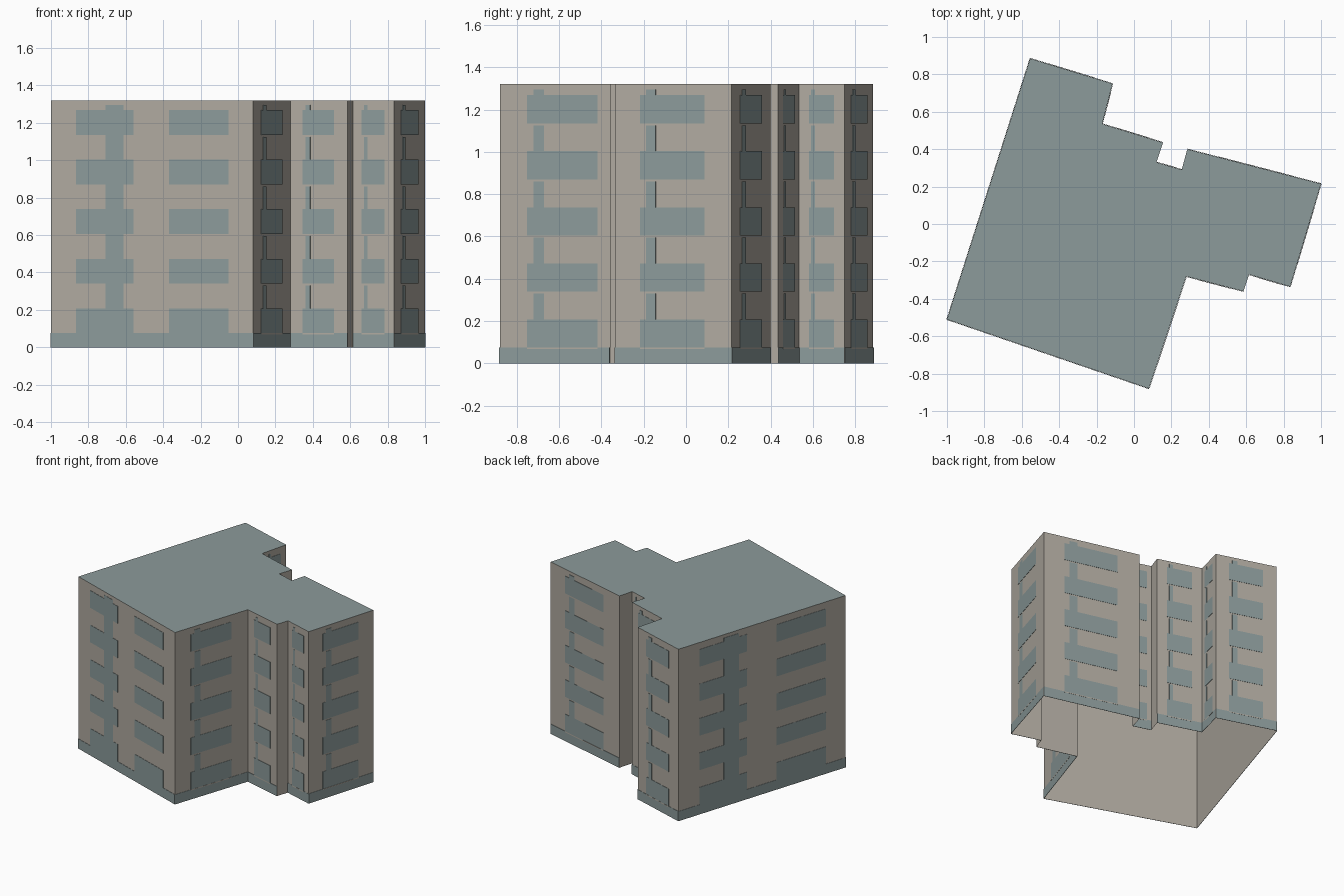
import bpy, bmesh
from mathutils import Vector

if "Cube" in bpy.data.objects:
    bpy.data.objects.remove(bpy.data.objects["Cube"], do_unlink=True)

HEIGHT, BAND, PITCH, FLOORS = 1.32, 0.075, 0.265, 5
WINDOW_H = 0.133

# Footprint corners, counter-clockwise, each with the style of the wall that follows it
PLAN = [(-1.0, -0.51, "wide"), (0.08, -0.88, "bay"), (0.28, -0.28, "bay"),
        (0.585, -0.36, "plain"), (0.615, -0.27, "bay"), (0.835, -0.335, "bay"),
        (1.0, 0.215, "bay"), (0.285, 0.40, "plain"), (0.255, 0.29, "bay"),
        (0.12, 0.33, "plain"), (0.155, 0.435, "bay"), (-0.17, 0.535, "bay"),
        (-0.115, 0.75, "bay"), (-0.555, 0.885, "wide")]

# Window spans and vertical strip along a wall, as fractions of its length
STYLES = {"wide": ([(0.125, 0.41), (0.585, 0.88)], (0.27, 0.36)),
          "bay": ([(0.215, 0.77)], (0.267, 0.35))}


def material(name, rgb):
    m = bpy.data.materials.new(name)
    m.use_nodes = True
    m.diffuse_color = (*rgb, 1)
    m.node_tree.nodes["Principled BSDF"].inputs["Base Color"].default_value = (*rgb, 1)
    return m


def make_object(name, bm, *mats):
    mesh = bpy.data.meshes.new(name)
    bm.to_mesh(mesh)
    bm.free()
    for m in mats:
        mesh.materials.append(m)
    ob = bpy.data.objects.new(name, mesh)
    bpy.context.collection.objects.link(ob)
    return ob


def plate(bm, p, q, span, z0, z1, outer=0.003):
    """Thin box lying on the wall from p to q."""
    along = q - p
    normal = Vector((along.y, -along.x, 0)).normalized()

    def ring(depth):
        return [bm.verts.new(p + along * t + normal * depth + Vector((0, 0, z)))
                for t, z in ((span[0], z0), (span[1], z0), (span[1], z1), (span[0], z1))]
    back, front = ring(0.001), ring(outer)
    bm.faces.new(front)
    bm.faces.new(back[::-1])
    for i in range(4):
        j = (i + 1) % 4
        bm.faces.new((back[i], back[j], front[j], front[i]))


beige = material("warm_beige", (0.434, 0.402, 0.352))
teal = material("grey_teal", (0.262, 0.328, 0.328))

corners = [Vector((x, y, 0)) for x, y, _ in PLAN]
walls = [(corners[i], corners[(i + 1) % len(PLAN)], PLAN[i][2]) for i in range(len(PLAN))]

# Building shell: walls and flat roof, open underneath
bm = bmesh.new()
low = [bm.verts.new(c) for c in corners]
high = [bm.verts.new(c + Vector((0, 0, HEIGHT))) for c in corners]
for i in range(len(low)):
    j = (i + 1) % len(low)
    bm.faces.new((low[i], low[j], high[j], high[i]))
roof = bm.faces.new(high)
roof.material_index = 1
make_object("building_shell", bm, beige, teal)

# Base band, windows, vertical strips and thin sills on each wall
band, windows, strips, sills = (bmesh.new() for _ in range(4))
for p, q, style in walls:
    if style == "plain":
        continue
    plate(band, p, q, (0, 1), 0, BAND)
    spans, strip = STYLES[style]
    gap = 0.01 if style == "bay" else 0
    for floor in range(FLOORS):
        bottom = BAND + floor * PITCH
        top = bottom + WINDOW_H
        for span in spans:
            plate(windows, p, q, span, bottom, top)
        strip_top = 1.295 if floor == FLOORS - 1 else bottom + PITCH - gap
        plate(strips, p, q, strip, top, strip_top)
    if style == "bay":
        plate(sills, p, q, spans[0], 0.068, BAND, 0.004)

make_object("base_band", band, teal)
make_object("windows", windows, teal)
make_object("window_strips", strips, teal)
make_object("ground_sills", sills, beige)
